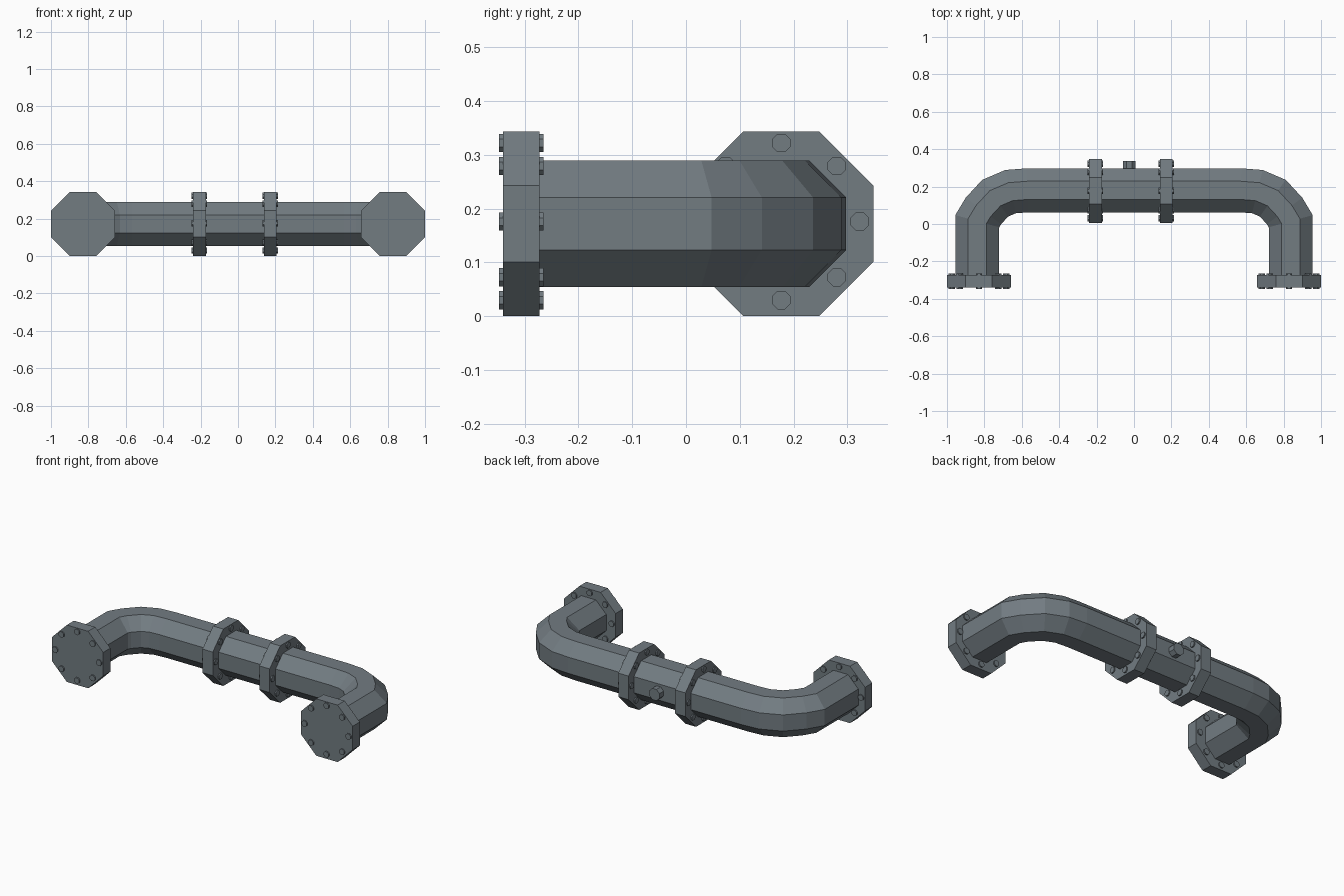
import bpy, bmesh, math
from mathutils import Vector, Matrix

if "Cube" in bpy.data.objects:
    bpy.data.objects.remove(bpy.data.objects["Cube"])

CZ = 0.172          # height of the pipe axis
T8 = math.pi / 8

steel = bpy.data.materials.new("blue_grey_steel")
steel.diffuse_color = (0.168, 0.200, 0.222, 1)
steel.use_nodes = True
steel.node_tree.nodes["Principled BSDF"].inputs["Base Color"].default_value = steel.diffuse_color


def finish(bm, name):
    bmesh.ops.recalc_face_normals(bm, faces=bm.faces)
    me = bpy.data.meshes.new(name)
    bm.to_mesh(me)
    bm.free()
    me.materials.append(steel)
    ob = bpy.data.objects.new(name, me)
    bpy.context.collection.objects.link(ob)
    return ob


def prism(bm, center, axis, apothem, depth):
    """Octagonal prism with flat sides facing the main directions."""
    turn = Vector((0, 0, 1)).rotation_difference(Vector(axis)).to_matrix().to_4x4()
    mat = Matrix.Translation(center) @ turn @ Matrix.Rotation(T8, 4, 'Z')
    r = apothem / math.cos(T8)
    bmesh.ops.create_cone(bm, cap_ends=True, segments=8, radius1=r, radius2=r,
                          depth=depth, matrix=mat)


def flange(name, center, axis):
    """Octagonal collar with eight bolts showing on both sides."""
    bm = bmesh.new()
    prism(bm, center, axis, 0.171, 0.068)
    finish(bm, name)
    bm = bmesh.new()
    side = Vector(axis).cross(Vector((0, 0, 1)))
    for i in range(8):
        a = i * math.pi / 4
        off = side * math.cos(a) * 0.146 + Vector((0, 0, math.sin(a) * 0.146 + 0.004))
        prism(bm, Vector(center) + off, axis, 0.017, 0.083)
    finish(bm, name + "_bolts")


# Pipe: octagonal section swept along a U path with mitred bends
half = [(-0.838, -0.30), (-0.838, 0.015), (-0.805, 0.07), (-0.742, 0.138),
        (-0.66, 0.173), (-0.57, 0.18)]
path = [Vector(p) for p in half] + [Vector((-x, y)) for x, y in reversed(half)]
R = 0.1175 / math.cos(T8)
bm = bmesh.new()
rings = []
for i, p in enumerate(path):
    d0 = (p - path[max(i - 1, 0)]).normalized()
    d1 = (path[min(i + 1, len(path) - 1)] - p).normalized()
    t = (d0 + d1).normalized()
    stretch = 1 / t.dot(d1 if d1.length else d0)
    n = Vector((-t.y, t.x)) * stretch
    ring = []
    for k in range(8):
        a = T8 + k * math.pi / 4
        q = p + n * R * math.cos(a)
        ring.append(bm.verts.new((q.x, q.y, CZ + R * math.sin(a))))
    rings.append(ring)
for a, b in zip(rings, rings[1:]):
    for k in range(8):
        bm.faces.new((a[k], a[(k + 1) % 8], b[(k + 1) % 8], b[k]))
bm.faces.new(rings[0])
bm.faces.new(rings[-1])
finish(bm, "pipe")

# End flanges and mid collars
for s, side in ((-1, "left"), (1, "right")):
    flange(side + "_end_flange", (s * 0.829, -0.306, CZ), (0, 1, 0))
flange("left_collar", (-0.206, 0.177, CZ), (1, 0, 0))
flange("right_collar", (0.172, 0.177, CZ), (1, 0, 0))

# Plug on the back of the pipe
bm = bmesh.new()
prism(bm, (-0.026, 0.31, CZ), (0, 1, 0), 0.034, 0.055)
finish(bm, "back_plug")
